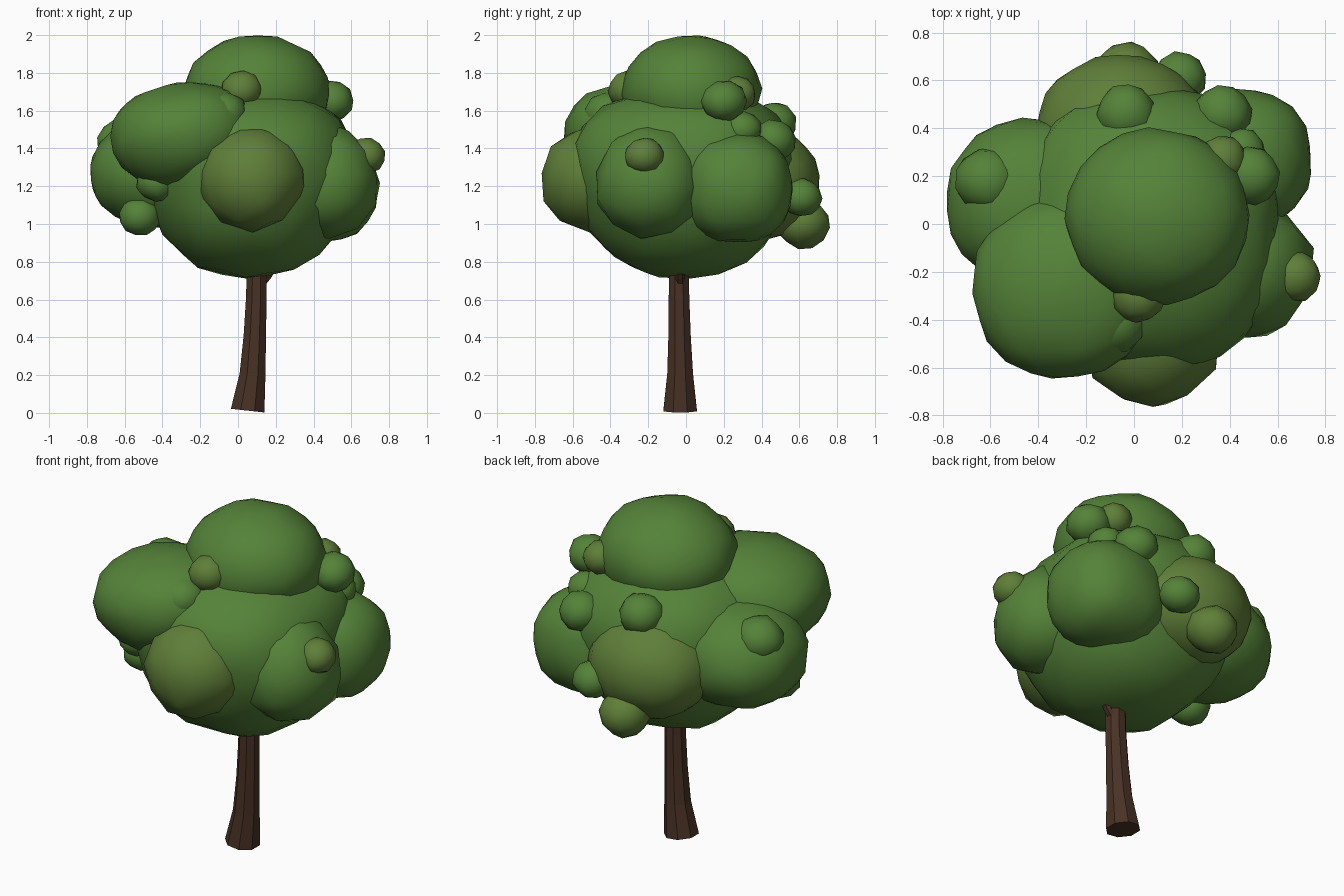
import bpy, bmesh, random
from math import cos, sin, pi, radians
from mathutils import Vector, Matrix

if "Cube" in bpy.data.objects:
    bpy.data.objects.remove(bpy.data.objects["Cube"])

random.seed(4)


def material(name, rgb):
    m = bpy.data.materials.new(name)
    m.diffuse_color = (*rgb, 1)
    m.use_nodes = True
    m.node_tree.nodes["Principled BSDF"].inputs["Base Color"].default_value = m.diffuse_color
    return m


LEAF = material("leaf_green", (0.09, 0.225, 0.04))
OLIVE = material("leaf_olive", (0.115, 0.21, 0.04))
BARK = material("bark", (0.065, 0.031, 0.018))


def finish(bm, name, mat, smooth):
    bmesh.ops.recalc_face_normals(bm, faces=bm.faces)
    me = bpy.data.meshes.new(name)
    bm.to_mesh(me)
    bm.free()
    for p in me.polygons:
        p.use_smooth = smooth
    me.materials.append(mat)
    ob = bpy.data.objects.new(name, me)
    bpy.context.collection.objects.link(ob)
    return ob


def clump(name, centre, radii, mat=LEAF, power=2.0, tilt=0, taper=0):
    """Lumpy low-poly ball; power above 2 is boxier, tilt turns it about y, taper widens the top."""
    bm = bmesh.new()
    big = max(radii) > 0.3
    bmesh.ops.create_icosphere(bm, subdivisions=3 if big else 2, radius=1)
    rot = Matrix.Rotation(radians(tilt), 3, 'Y')
    spin = Matrix.Rotation(random.uniform(0, 6), 3, (0.3, 0.5, 0.8))
    for v in bm.verts:
        d = spin @ v.co
        d /= sum(abs(c) ** power for c in d) ** (1 / power)
        d *= random.uniform(0.98, 1.02) if big else random.uniform(0.98, 1.06)
        wide = 1 + taper * d.z
        v.co = Vector(centre) + rot @ Vector((d.x * radii[0] * wide, d.y * radii[1] * wide, d.z * radii[2]))
    return finish(bm, name, mat, True)


def tube(name, rings, sides):
    """Bark tube through rings of (x, y, z, radius, slope in x)."""
    bm = bmesh.new()
    loops = []
    for x, y, z, r, slope in rings:
        loops.append([bm.verts.new((x + r * cos(a), y + r * sin(a), z + slope * r * cos(a)))
                      for a in (2 * pi * (i + 0.5) / sides for i in range(sides))])
    for a, b in zip(loops, loops[1:]):
        for i in range(sides):
            j = (i + 1) % sides
            bm.faces.new((a[i], a[j], b[j], b[i]))
    bm.faces.new(loops[0])
    bm.faces.new(loops[-1])
    return finish(bm, name, BARK, False)


# Trunk and the short branch under the crown
tube("trunk", [(0.051, -0.031, 0.012, 0.096, -0.11), (0.077, -0.031, 0.205, 0.074, -0.05),
               (0.089, -0.034, 0.41, 0.064, 0), (0.097, -0.037, 0.61, 0.059, 0),
               (0.1, -0.038, 0.95, 0.053, 0)], 8)
tube("branch", [(0.11, -0.03, 0.66, 0.025, 0), (0.15, -0.03, 0.71, 0.025, 0),
                (0.24, -0.03, 0.84, 0.02, 0)], 6)

# Large leaf masses
clump("crown_core", (0.06, -0.02, 1.215), (0.54, 0.57, 0.495), power=2.5, taper=0.14)
clump("crown_top", (0.1, 0.03, 1.7), (0.385, 0.37, 0.3))
clump("crown_front_left", (-0.29, -0.265, 1.465), (0.385, 0.38, 0.282), power=2.1, tilt=-8, taper=0.06)
clump("crown_left", (-0.42, 0.09, 1.27), (0.37, 0.35, 0.29), power=2.1)
clump("crown_front", (0.07, -0.48, 1.24), (0.285, 0.29, 0.28), OLIVE)
clump("crown_right", (0.48, -0.19, 1.23), (0.27, 0.29, 0.3), taper=-0.08)
clump("crown_back_right", (0.42, 0.27, 1.19), (0.32, 0.29, 0.29), power=2.4)
clump("crown_back", (-0.05, 0.39, 1.22), (0.36, 0.32, 0.3), OLIVE)

# Small leaf tufts: x, y, z, radius, olive or green
TUFTS = [
    (0.675, -0.22, 1.36, 0.105, OLIVE), (0.02, -0.30, 1.71, 0.11, OLIVE),
    (0.37, 0.27, 1.69, 0.10, OLIVE), (-0.03, 0.62, 1.00, 0.14, OLIVE),
    (0.49, 0.20, 1.65, 0.12, LEAF), (0.45, 0.30, 1.50, 0.10, LEAF),
    (0.37, 0.46, 1.44, 0.12, LEAF), (-0.03, 0.46, 1.53, 0.125, LEAF),
    (0.19, 0.61, 1.14, 0.11, LEAF), (-0.08, -0.41, 1.58, 0.13, LEAF),
    (-0.61, 0.18, 1.43, 0.135, LEAF), (-0.52, -0.15, 1.04, 0.11, LEAF),
    (-0.43, -0.33, 1.22, 0.11, LEAF),
]
for i, (x, y, z, r, mat) in enumerate(TUFTS):
    clump(f"leaf_tuft_{i + 1}", (x, y, z), (r, r, r * 0.92), mat)
